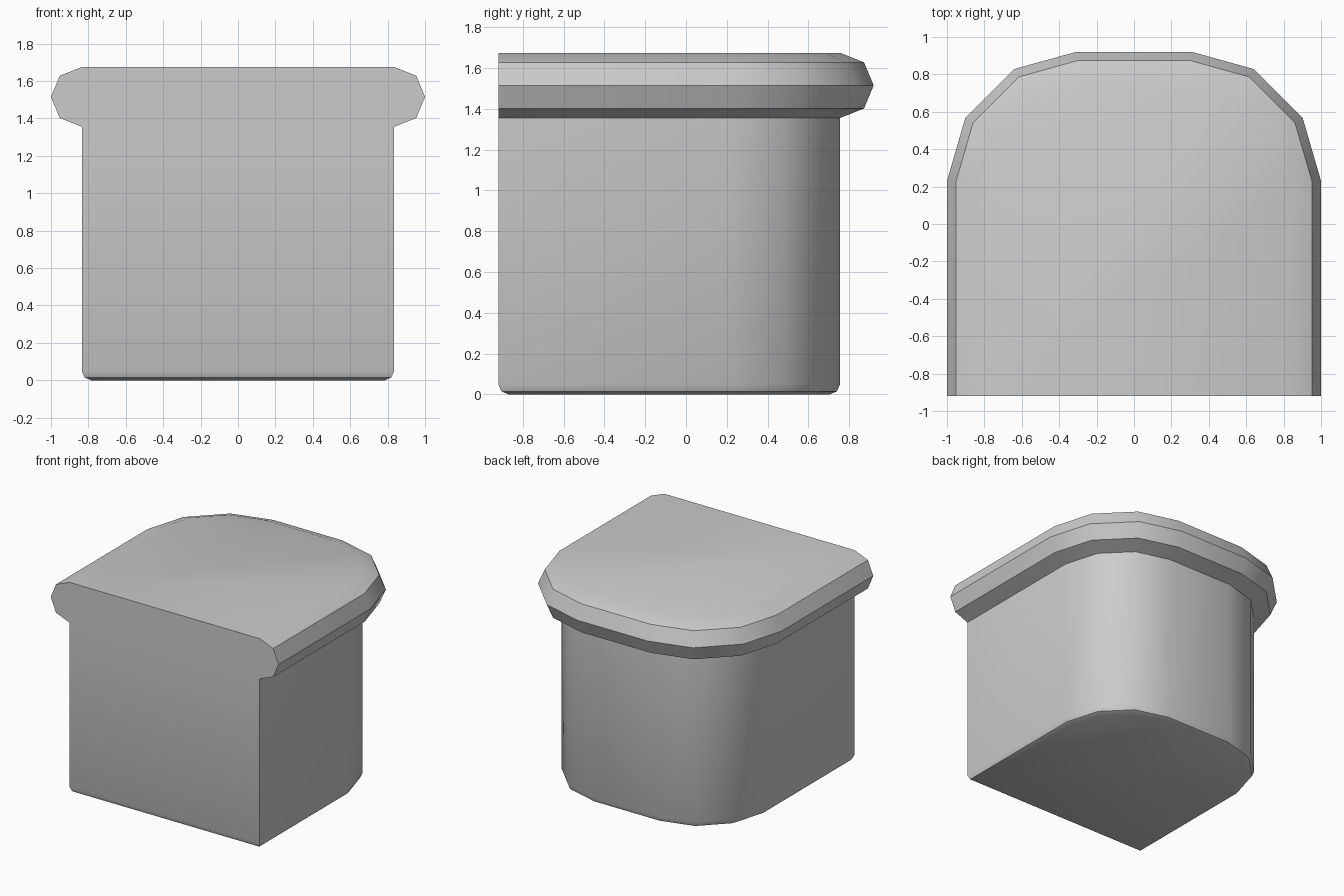
import bpy, bmesh
from mathutils import Vector

if "Cube" in bpy.data.objects:
    bpy.data.objects.remove(bpy.data.objects["Cube"])

# Plan outline at the widest part of the rim, right half from front to back
HALF = [(1, -0.92), (1, 0.23), (0.902, 0.567), (0.642, 0.828), (0.31, 0.92)]
# Height, inset of the sides and back, inset of the front
LEVELS = [(0, 0.215, 0.05), (0.015, 0.18, 0.015), (0.05, 0.165, 0),
          (1.355, 0.165, 0), (1.402, 0.047, 0), (1.515, 0, 0),
          (1.628, 0.047, 0), (1.675, 0.165, 0)]


def inset_outline(side, front):
    """Inset the half outline with mitred corners, then mirror it."""
    pts = [Vector(p) for p in HALF]
    pts.append(Vector((-HALF[-1][0], HALF[-1][1])))
    normals = []
    for a, b in zip(pts, pts[1:]):
        d = (b - a).normalized()
        normals.append(Vector((d.y, -d.x)))
    right = [(pts[0].x - side, pts[0].y + front)]
    for p, n, m in zip(pts[1:-1], normals, normals[1:]):
        q = p - (n + m) * side / (1 + n.dot(m))
        right.append((q.x, q.y))
    return right + [(-x, y) for x, y in reversed(right)]


# Body with bevelled foot and overhanging rim, lofted through the levels
bm = bmesh.new()
rings = [[bm.verts.new((x, y, z)) for x, y in inset_outline(side, front)]
         for z, side, front in LEVELS]
count = len(rings[0])
for low, high in zip(rings, rings[1:]):
    for i in range(count):
        j = (i + 1) % count
        bm.faces.new((low[i], low[j], high[j], high[i]))
bm.faces.new(rings[0][::-1])
bm.faces.new(rings[-1])
bmesh.ops.recalc_face_normals(bm, faces=bm.faces)

mesh = bpy.data.meshes.new("rimmed_block")
bm.to_mesh(mesh)
bm.free()
block = bpy.data.objects.new("rimmed_block", mesh)
bpy.context.collection.objects.link(block)

# Smooth curved walls, crisp rim edges
bpy.context.view_layer.objects.active = block
block.select_set(True)
bpy.ops.object.shade_smooth_by_angle(angle=0.6)
